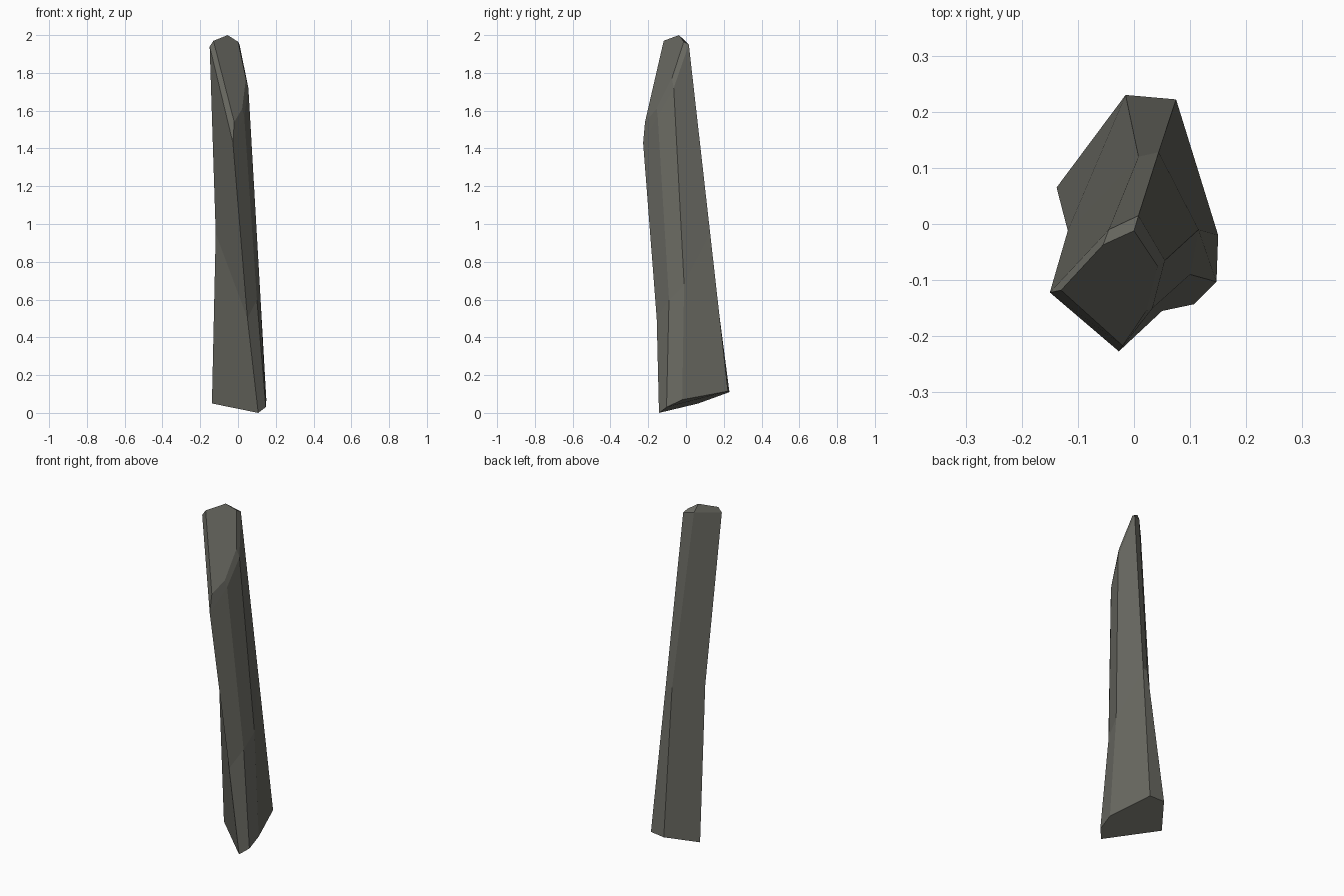
import bpy, bmesh

if "Cube" in bpy.data.objects:
    bpy.data.objects.remove(bpy.data.objects["Cube"])

# Six corner edges run up the pillar, counter-clockwise from the back right:
# back right, back left, left, front, front right, right
base = [(.075, .222, .115), (-.015, .23, .11), (-.138, .065, .05),
        (.107, -.143, 0), (.147, -.103, .03), (.15, -.02, .07)]
waist = [(.044, .128, .95), (.008, .12, .95), (-.118, -.012, .95),
         (.05, -.155, .5), (.1, -.09, .6), (.115, -.01, .68)]
shoulder = [(.008, .015, 1.95), (-.045, -.01, 1.955), (-.15, -.122, 1.94),
            (-.027, -.227, 1.43), (.033, -.15, 1.57), (.055, -.065, 1.72)]
rim = [(0, -.012, 1.965), (-.055, -.037, 2), (-.13, -.118, 1.97),
       (-.02, -.217, 1.54), (.022, -.155, 1.61), (.042, -.075, 1.77)]


def loft(name, rings, mat):
    """Skin a stack of rings with flat faces and cap both ends."""
    bm = bmesh.new()
    loops = [[bm.verts.new(p) for p in ring] for ring in rings]
    n = len(loops[0])
    for lo, hi in zip(loops, loops[1:]):
        for i in range(n):
            j = (i + 1) % n
            bm.faces.new((lo[i], lo[j], hi[j], hi[i]))
    bm.faces.new(loops[0][::-1])
    bm.faces.new(loops[-1])
    bmesh.ops.recalc_face_normals(bm, faces=bm.faces)
    mesh = bpy.data.meshes.new(name)
    bm.to_mesh(mesh)
    bm.free()
    mesh.materials.append(mat)
    obj = bpy.data.objects.new(name, mesh)
    bpy.context.collection.objects.link(obj)
    return obj


# Weathered stone colour
stone = bpy.data.materials.new("grey stone")
stone.diffuse_color = (.14, .14, .12, 1)
stone.use_nodes = True
stone.node_tree.nodes["Principled BSDF"].inputs["Base Color"].default_value = stone.diffuse_color

# Leaning rock pillar with a slanted, chipped top
loft("stone_pillar", [base, waist, shoulder, rim], stone)
